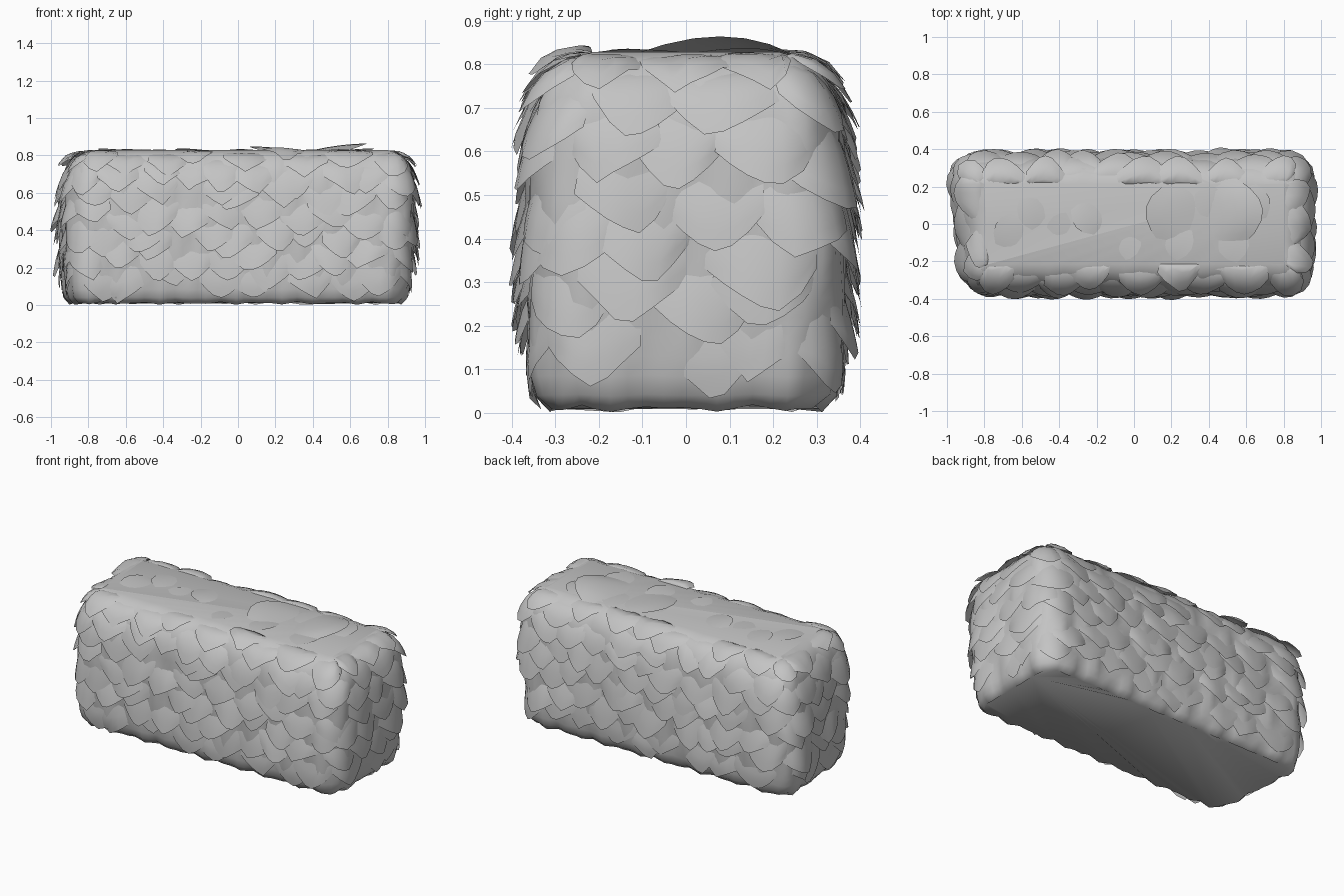
import bpy, bmesh, math, random
from mathutils import Vector

random.seed(11)
cube = bpy.data.objects.get("Cube")
if cube:
    bpy.data.objects.remove(cube, do_unlink=True)

grey = bpy.data.materials.new("plain grey")
grey.use_nodes = True
grey.diffuse_color = (0.55, 0.55, 0.55, 1)
grey.node_tree.nodes["Principled BSDF"].inputs["Base Color"].default_value = (0.55, 0.55, 0.55, 1)

HALF_X, HALF_Y, R = 0.93, 0.355, 0.14
LX, LY, ARC = 2 * (HALF_X - R), 2 * (HALF_Y - R), math.pi * R / 2
PERIM = 2 * (LX + LY) + 4 * ARC
# side profile, bottom to top: outward offset and height
PROFILE = [(-0.05, 0.01), (-0.02, 0.035), (-0.005, 0.1), (0.003, 0.25), (0.008, 0.45),
           (0.0, 0.63), (-0.015, 0.71), (-0.045, 0.775), (-0.085, 0.81), (-0.14, 0.828)]
STEPS = [math.dist(p, q) for p, q in zip(PROFILE, PROFILE[1:])]
HEIGHT = sum(STEPS)


def around(s):
    """Point and normal on the rounded rectangle at distance s."""
    s %= PERIM
    cx, cy = HALF_X - R, HALF_Y - R
    corners = [Vector((cx, -cy)), Vector((cx, cy)), Vector((-cx, cy)), Vector((-cx, -cy))]
    for i, length in enumerate((LY, LX, LY, LX)):
        start, end = corners[i], corners[(i + 1) % 4]
        angle = i * math.pi / 2
        if s < length:
            n = Vector((math.cos(angle), math.sin(angle)))
            return start.lerp(end, s / length) + n * R, n
        s -= length
        if s < ARC:
            angle += s / R
            n = Vector((math.cos(angle), math.sin(angle)))
            return end + n * R, n
        s -= ARC
    return around(0)


def surface(s, v, lift=0.0):
    """Point on the hedge wall at distance s round and v up, raised by lift."""
    v = min(max(v, 0), HEIGHT - 0.0001)
    for (o0, z0), (o1, z1), step in zip(PROFILE, PROFILE[1:], STEPS):
        if v <= step:
            break
        v -= step
    t = v / step
    out, up = (z1 - z0) / step, (o0 - o1) / step
    p, n = around(s)
    p = p + n * (o0 + (o1 - o0) * t + lift * out)
    z = z0 + (z1 - z0) * t + lift * up
    # the left end is skewed, the right end leans outward
    lean = min(1, max(0, abs(p.x) - 0.5) * 2)
    x = p.x + lean * (-0.1 * p.y if p.x < 0 else 0.05 * (z - 0.4))
    return Vector((x, p.y, z))


def grid_faces(bm, rows, closed=False):
    for a, b in zip(rows, rows[1:]):
        for i in range(len(a) if closed else len(a) - 1):
            j = (i + 1) % len(a)
            bm.faces.new((a[i], a[j], b[j], b[i]))


def finish(bm, name, angle):
    mesh = bpy.data.meshes.new(name)
    bm.to_mesh(mesh)
    bm.free()
    obj = bpy.data.objects.new(name, mesh)
    bpy.context.collection.objects.link(obj)
    mesh.materials.append(grey)
    bpy.ops.object.select_all(action="DESELECT")
    obj.select_set(True)
    bpy.context.view_layer.objects.active = obj
    bpy.ops.object.shade_smooth_by_angle(angle=math.radians(angle))


def lump(s, v):
    """Gentle waves that keep the core uneven."""
    k = math.tau / PERIM
    return 0.006 * math.sin(23 * k * s + 9 * v) + 0.005 * math.sin(37 * k * s - 14 * v)


# lumpy rounded core with closed top and bottom
bm = bmesh.new()
rows = []
for k in range(21):
    v = k * HEIGHT / 20
    ring = [i * PERIM / 120 for i in range(120)]
    rows.append([bm.verts.new(surface(s, v, lump(s, v) * (1 - (k / 20) ** 6))) for s in ring])
grid_faces(bm, rows, True)
bm.faces.new(rows[-1])
bm.faces.new(reversed(rows[0]))
finish(bm, "hedge_core", 60)


def wall_leaf(bm, s, tip, width, length, lift):
    """Drooping, bulging leaf with its root and sides sunk into the core."""
    skew = random.uniform(-0.4, 0.4)
    power = random.uniform(0.9, 1.8)
    lean = random.uniform(-0.04, 0.04)
    tilt = random.uniform(-0.3, 0.3)
    rows = []
    for k in range(6):
        w = k / 5
        row = []
        for i in range(-3, 4):
            u = i / 3
            reach = 1 - 0.42 * abs(u - skew * (1 - abs(u))) ** power
            bulge = 1 - 0.85 * u * u + tilt * u
            rise = lift * w * bulge - 0.02 * (1 - w) ** 2 - 0.004 * abs(u)
            v = tip + length - length * w * reach
            row.append(bm.verts.new(surface(s + u * width + lean * w, v, rise)))
        rows.append(row)
    grid_faces(bm, rows[::-1])


# staggered overlapping rows of leaves
bm = bmesh.new()
COUNT = 25
for r in range(7):
    for i in range(COUNT):
        s = (i + 0.5 * (r % 2) + random.uniform(-0.3, 0.3)) * PERIM / COUNT
        tip = 0.06 + r * 0.11 + random.uniform(-0.045, 0.045)
        lift = random.uniform(0.012, 0.025) if r == 0 else random.uniform(0.022, 0.048)
        wall_leaf(bm, s, tip, random.uniform(0.1, 0.135), random.uniform(0.19, 0.26), lift)
finish(bm, "side_leaves", 80)


def top_leaf(bm, x, y, turn, size, lift):
    """Leaf lying on the top, with only its tip standing clear."""
    rows = []
    c, s = math.cos(turn), math.sin(turn)
    for k in range(6):
        w = k / 5
        row = []
        for i in range(-3, 4):
            u = i / 3
            along = size * 1.5 * (w * (1 - 0.35 * u * u) - 0.5)
            across = u * size * 0.75
            z = 0.814 + (lift + 0.014) * math.sin(w * math.pi / 2) * (1 - 0.8 * u * u)
            row.append(bm.verts.new((x + c * along - s * across, y + s * along + c * across, z)))
        rows.append(row)
    grid_faces(bm, rows)


# flat leaves covering the top
bm = bmesh.new()
for i in range(10):
    side = 1 if i % 2 else -1
    top_leaf(bm, -0.62 + i * 0.135, side * random.uniform(0.05, 0.1),
             side * random.uniform(0.1, 1.0) + (math.pi if i < 4 else 0),
             random.uniform(0.16, 0.21), random.uniform(0.003, 0.012))
top_leaf(bm, 0.51, 0.06, 0.1, 0.24, 0.036)
top_leaf(bm, 0.24, 0.05, 2.9, 0.24, 0.02)
bmesh.ops.reverse_faces(bm, faces=[f for f in bm.faces if (f.normal_update() or f.normal.z) < 0])
finish(bm, "top_leaves", 60)
